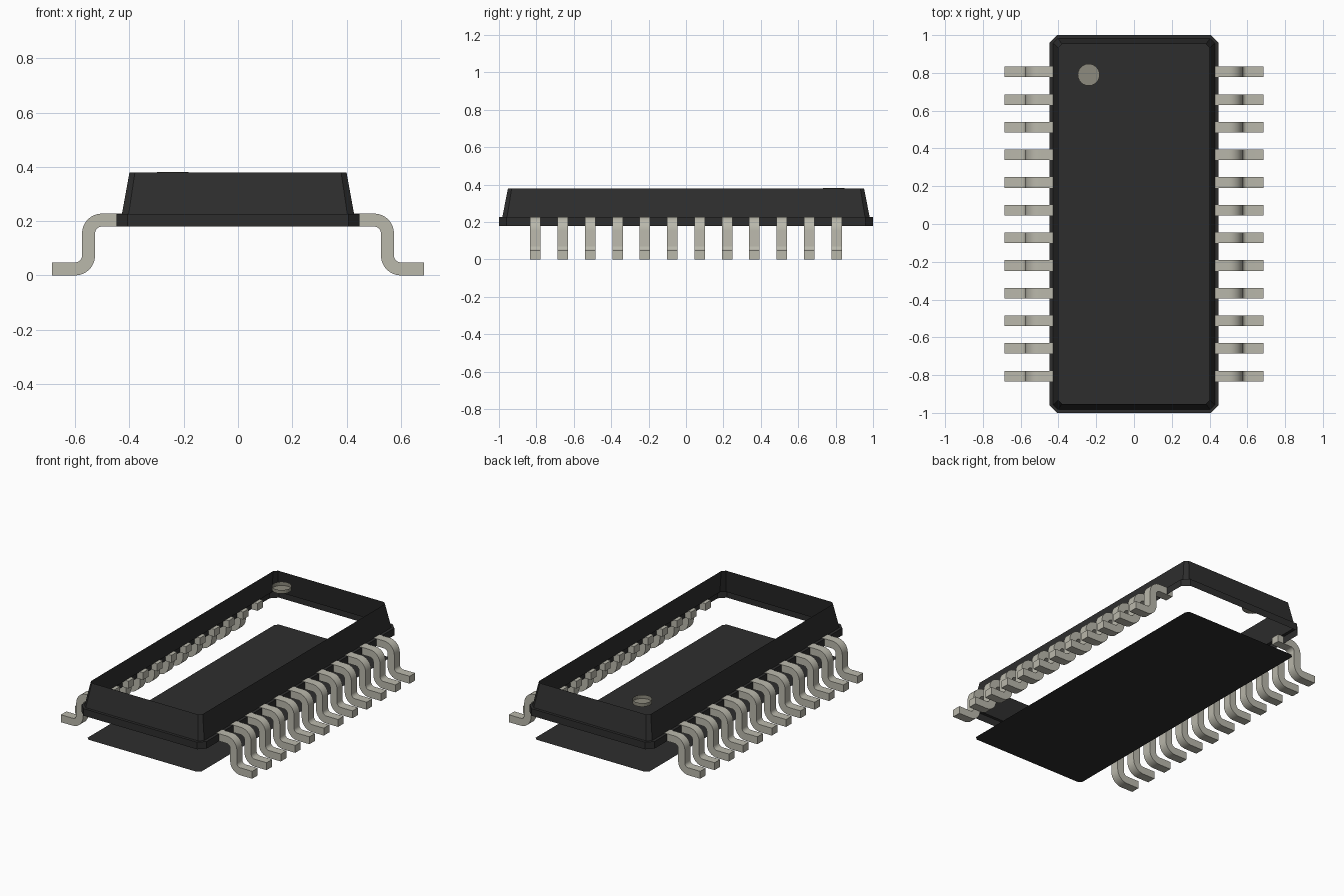
import bpy, bmesh, math

cube = bpy.data.objects.get("Cube")
if cube:
    bpy.data.objects.remove(cube, do_unlink=True)


def material(name, color):
    mat = bpy.data.materials.new(name)
    mat.use_nodes = True
    mat.diffuse_color = (*color, 1)
    bsdf = mat.node_tree.nodes["Principled BSDF"]
    bsdf.inputs["Base Color"].default_value = (*color, 1)
    bsdf.inputs["Roughness"].default_value = 0.6
    return mat


black = material("black_plastic", (0.027, 0.027, 0.027))
metal = material("tin_metal", (0.49, 0.48, 0.41))
grey = material("marker_grey", (0.27, 0.26, 0.21))


def finish(name, bm, mat):
    mesh = bpy.data.meshes.new(name)
    bm.to_mesh(mesh)
    bm.free()
    mesh.materials.append(mat)
    obj = bpy.data.objects.new(name, mesh)
    bpy.context.collection.objects.link(obj)
    return obj


def octagon(bm, hx, hy, cut, z):
    """Counter-clockwise rectangle with chamfered corners."""
    pts = [(hx, -hy + cut), (hx, hy - cut), (hx - cut, hy), (cut - hx, hy),
           (-hx, hy - cut), (-hx, cut - hy), (cut - hx, -hy), (hx - cut, -hy)]
    return [bm.verts.new((x, y, z)) for x, y in pts]


def bridge(bm, low, high):
    n = len(low)
    for i in range(n):
        j = (i + 1) % n
        bm.faces.new((low[i], low[j], high[j], high[i]))


# Open body shell: flange, ledge and tapered wall
bm = bmesh.new()
rings = [octagon(bm, *r) for r in ((0.447, 1.0, 0.04, 0.18),
                                   (0.447, 1.0, 0.04, 0.226),
                                   (0.428, 0.982, 0.025, 0.226),
                                   (0.40, 0.952, 0.02, 0.38))]
for low, high in zip(rings, rings[1:]):
    bridge(bm, low, high)
finish("body_shell", bm, black)

# Base plate lying near the ground
bm = bmesh.new()
bm.faces.new(octagon(bm, 0.408, 0.975, 0.02, 0.02))
finish("base_plate", bm, black)

# Orientation dot: shallow cup, open at the top
bm = bmesh.new()


def circle(z, n=24):
    return [bm.verts.new((-0.24 + 0.058 * math.cos(2 * math.pi * i / n),
                          0.79 + 0.058 * math.sin(2 * math.pi * i / n), z))
            for i in range(n)]


top, bottom = circle(0.381), circle(0.357)
bridge(bm, top, bottom)
bm.faces.new(bottom)
finish("marker_dot", bm, grey)


# Gull-wing pin: outline of a bent strip, extruded along y
def arc(cx, cz, r, start, end, steps=8):
    return [(cx + r * math.cos(math.radians(start + (end - start) * i / steps)),
             cz + r * math.sin(math.radians(start + (end - start) * i / steps)))
            for i in range(steps + 1)]


INNER, OUTER = 0.025, 0.073
upper = ([(0.405, 0.228)] + arc(0.502, 0.155, OUTER, 90, 0)
         + arc(0.60, 0.073, INNER, 180, 270) + [(0.685, 0.048)])
lower = ([(0.405, 0.18)] + arc(0.502, 0.155, INNER, 90, 0)
         + arc(0.60, 0.073, OUTER, 180, 270) + [(0.685, 0.0)])


def pin(name, side, y, half=0.028):
    bm = bmesh.new()
    sections = []
    for (ux, uz), (lx, lz) in zip(upper, lower):
        sections.append([bm.verts.new((side * x, y + dy, z)) for x, dy, z in
                         ((ux, -half, uz), (ux, half, uz),
                          (lx, half, lz), (lx, -half, lz))])
    for a, b in zip(sections, sections[1:]):
        bridge(bm, a, b)
    bm.faces.new(sections[0])
    bm.faces.new(sections[-1])
    bmesh.ops.recalc_face_normals(bm, faces=bm.faces)
    return finish(name, bm, metal)


COUNT = 12
pins = []
for side, label in ((1, "left"), (-1, "right")):
    for i in range(COUNT):
        y = -0.805 + 1.61 * i / (COUNT - 1)
        pins.append(pin(f"{label}_pin_{i + 1}", side, y))

bpy.ops.object.select_all(action="DESELECT")
for obj in pins:
    obj.select_set(True)
bpy.context.view_layer.objects.active = pins[0]
bpy.ops.object.shade_smooth_by_angle(angle=math.radians(30))
